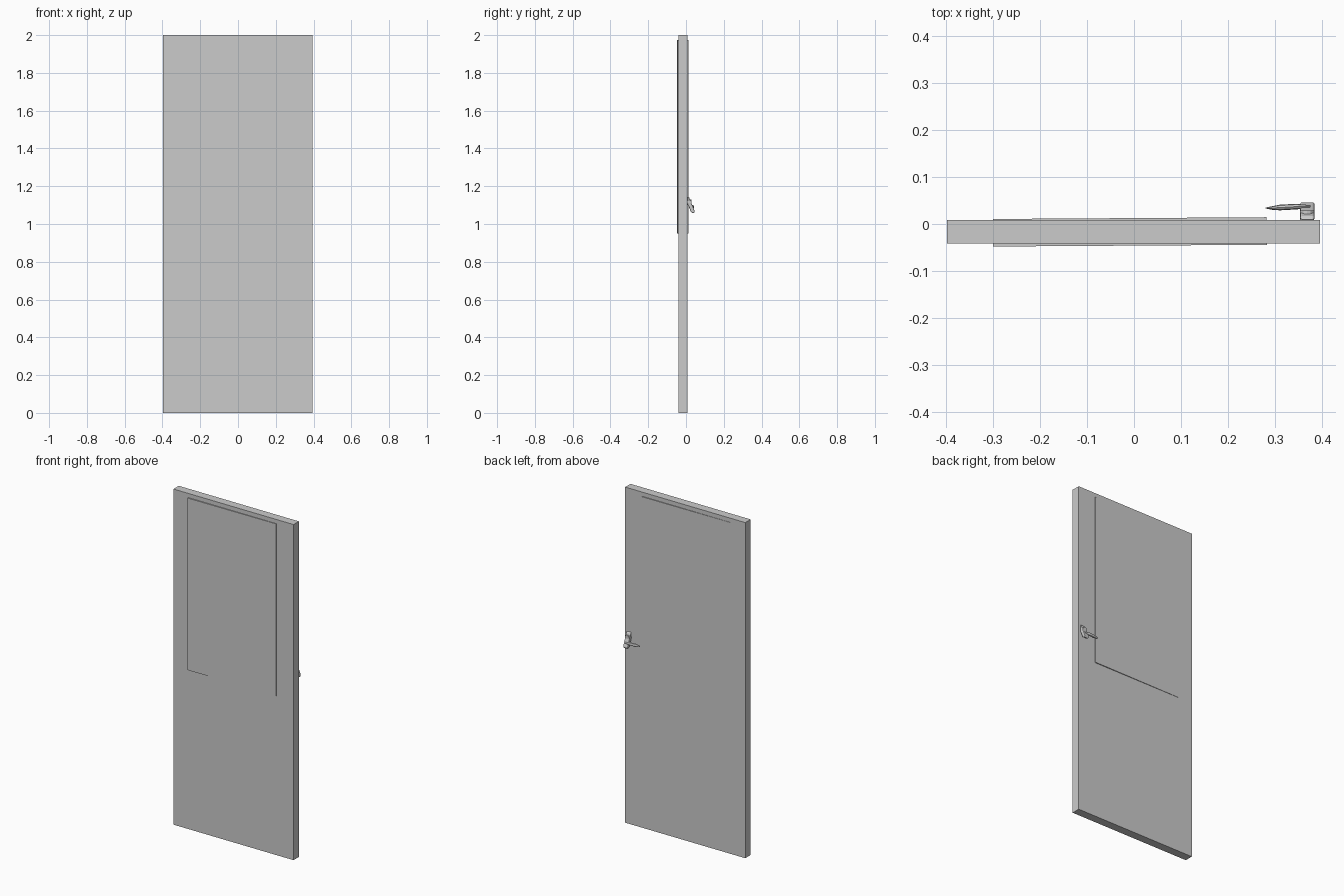
import bpy, bmesh, math
from mathutils import Matrix, Vector

cube = bpy.data.objects.get("Cube")
if cube:
    bpy.data.objects.remove(cube, do_unlink=True)

grey = bpy.data.materials.new("light grey")
grey.use_nodes = True
grey.diffuse_color = (0.6, 0.6, 0.6, 1)
grey.node_tree.nodes["Principled BSDF"].inputs["Base Color"].default_value = (0.6, 0.6, 0.6, 1)


def finish(name, bm):
    bmesh.ops.recalc_face_normals(bm, faces=bm.faces)
    mesh = bpy.data.meshes.new(name)
    bm.to_mesh(mesh)
    bm.free()
    mesh.materials.append(grey)
    obj = bpy.data.objects.new(name, mesh)
    bpy.context.collection.objects.link(obj)
    return obj


def box(name, low, high):
    low, high = Vector(low), Vector(high)
    bm = bmesh.new()
    bmesh.ops.create_cube(bm, size=1)
    bmesh.ops.scale(bm, vec=high - low, verts=bm.verts)
    obj = finish(name, bm)
    obj.location = (low + high) / 2
    return obj


def loft(name, rings):
    """Skin closed rings of points and cap both ends."""
    bm = bmesh.new()
    loops = [[bm.verts.new(p) for p in ring] for ring in rings]
    n = len(loops[0])
    for a, b in zip(loops, loops[1:]):
        for i in range(n):
            j = (i + 1) % n
            bm.faces.new((a[i], a[j], b[j], b[i]))
    bm.faces.new(loops[0])
    bm.faces.new(loops[-1])
    return finish(name, bm)


# Door leaf, with the panel standing slightly proud on both faces
box("door_leaf", (-0.397, -0.041, 0), (0.395, 0.009, 2))
panel = box("upper_panel", (-0.3, -0.046, 0.95), (0.282, 0.0125, 1.975))
panel.rotation_euler.z = math.radians(0.37)

# Short neck joining the handle to the door
neck = bmesh.new()
bmesh.ops.create_cone(neck, cap_ends=True, segments=12, radius1=0.015, radius2=0.015,
                      depth=0.025,
                      matrix=Matrix.Translation((0.368, 0.016, 1.115)) @ Matrix.Rotation(math.pi / 2, 4, 'X'))
finish("handle_neck", neck)

# Slanted handle body, chamfered on its outer edges
profile = [(0.009, 1.147), (0.017, 1.14), (0.047, 1.066), (0.04, 1.056), (0.027, 1.062), (0.009, 1.105)]
body = loft("handle_body", [[(x, y, z) for y, z in profile] for x in (0.353, 0.384)])
bevel = body.modifiers.new("rounded_edges", "BEVEL")
bevel.width = 0.005
bevel.segments = 2

# Slim lever tapering to a point
sections = [(0.375, 0.037, 0.003, 0.005), (0.345, 0.037, 0.006, 0.010), (0.31, 0.035, 0.006, 0.010),
            (0.295, 0.034, 0.004, 0.008), (0.28, 0.034, 0.001, 0.003)]
angles = [i * math.tau / 8 for i in range(8)]
loft("handle_lever", [[(x, y + ry * math.cos(a), 1.09 + rz * math.sin(a)) for a in angles]
                      for x, y, ry, rz in sections])
